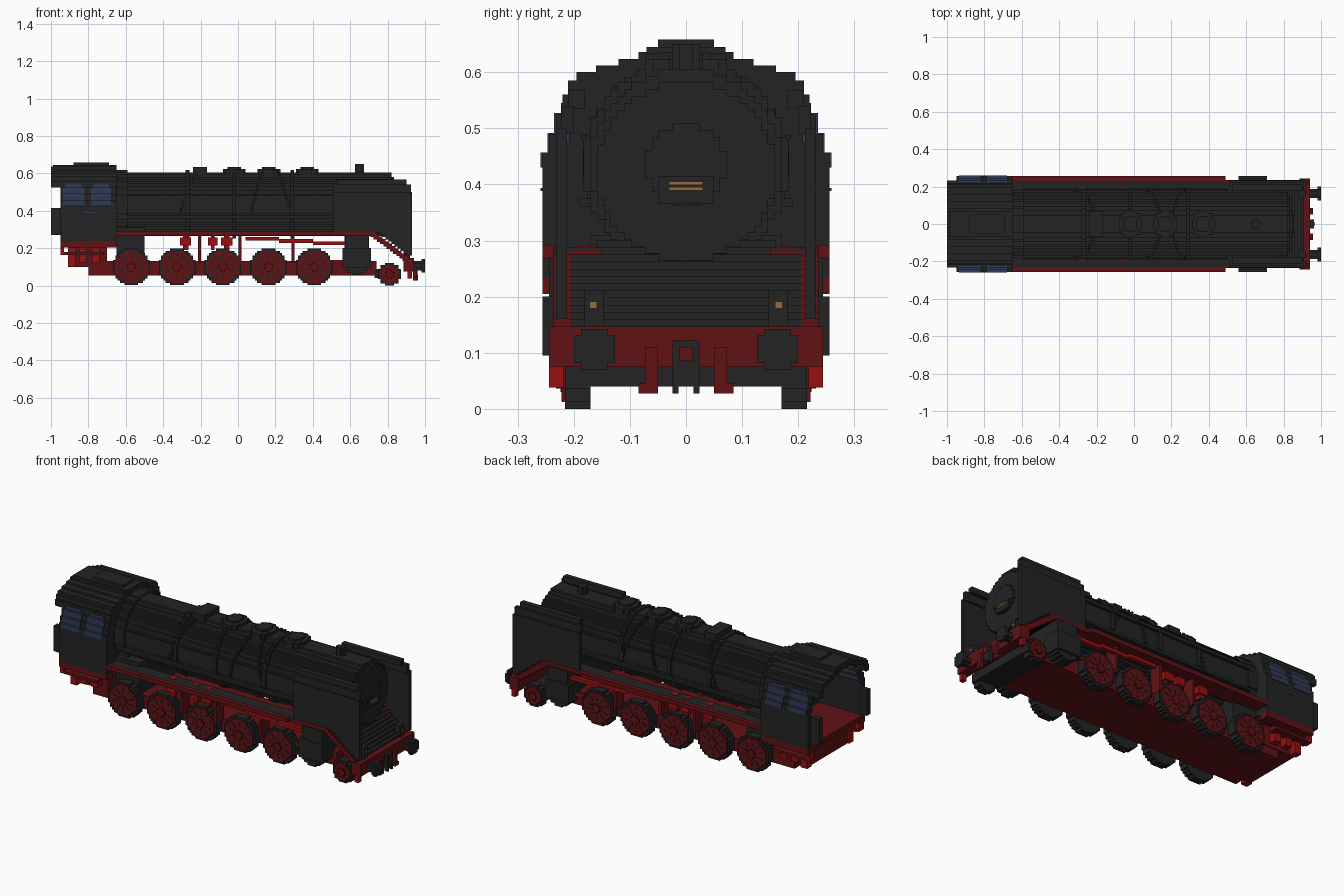
import bpy, bmesh, math

cube = bpy.data.objects.get("Cube")
if cube:
    bpy.data.objects.remove(cube, do_unlink=True)

V = 2 / 164          # block size of the stepped style


def material(name, rgb):
    m = bpy.data.materials.new(name)
    m.use_nodes = True
    m.diffuse_color = (*rgb, 1)
    m.node_tree.nodes["Principled BSDF"].inputs["Base Color"].default_value = (*rgb, 1)
    return m


BLACK = material("soot_black", (0.017, 0.017, 0.017))
RED = material("dark_red", (0.12, 0.006, 0.007))
BRIGHT = material("bright_red", (0.30, 0.005, 0.006))
GLASS = material("window_blue", (0.03, 0.042, 0.09))
GOLD = material("brass", (0.32, 0.15, 0.04))


def extrude(name, pts, axis, a, b, mat):
    """Extrude a closed 2D outline from a to b along an axis."""
    place = {"x": lambda p, t: (t, p[0], p[1]),
             "y": lambda p, t: (p[0], t, p[1]),
             "z": lambda p, t: (p[0], p[1], t)}[axis]
    bm = bmesh.new()
    lo = [bm.verts.new(place(p, a)) for p in pts]
    hi = [bm.verts.new(place(p, b)) for p in pts]
    bm.faces.new(lo)
    bm.faces.new(hi)
    for i in range(len(pts)):
        j = (i + 1) % len(pts)
        bm.faces.new((lo[i], lo[j], hi[j], hi[i]))
    bmesh.ops.recalc_face_normals(bm, faces=bm.faces)
    me = bpy.data.meshes.new(name)
    bm.to_mesh(me)
    bm.free()
    me.materials.append(mat)
    ob = bpy.data.objects.new(name, me)
    bpy.context.collection.objects.link(ob)
    return ob


def box(name, x, y, z, mat):
    pts = [(x[0], z[0]), (x[1], z[0]), (x[1], z[1]), (x[0], z[1])]
    return extrude(name, pts, "y", y[0], y[1], mat)


def pair(name, x, y, z, mat):
    box("left_" + name, x, y, z, mat)
    box("right_" + name, x, (-y[1], -y[0]), z, mat)


def pair_extrude(name, pts, a, b, mat):
    extrude("left_" + name, pts, "y", a, b, mat)
    extrude("right_" + name, pts, "y", -b, -a, mat)


def outline(rows, cu=0):
    """Stepped symmetric outline from rows of (low, high, half width)."""
    right = [(cu + w, h) for lo, hi, w in rows for h in (lo, hi)]
    return right + [(2 * cu - u, h) for u, h in reversed(right)]


def disc(cu, cv, r, stretch=1.0):
    """Stepped circle outline; stretch scales the second direction."""
    n = max(2, round(r / V))
    rows = []
    for i in range(-n, n):
        w = max(1, round(math.sqrt(n * n - (i + 0.5) ** 2))) * V
        lo, hi = cv + i * V * stretch, cv + (i + 1) * V * stretch
        if rows and abs(rows[-1][2] - w) < 1e-6:
            rows[-1] = (rows[-1][0], hi, w)
        else:
            rows.append((lo, hi, w))
    return outline(rows, cu)


def stairs(p, q, n):
    """Stepped line of points from p to q."""
    pts = [p]
    for i in range(1, n + 1):
        x = p[0] + (q[0] - p[0]) * i / n
        pts += [(x, pts[-1][1]), (x, p[1] + (q[1] - p[1]) * i / n)]
    return pts


# Boiler, smokebox and bands
BZ = 0.435
extrude("boiler", disc(0, BZ, 0.171), "x", -0.67, 0.82, BLACK)
extrude("smokebox", disc(0, BZ, 0.176), "x", 0.5, 0.81, BLACK)
extrude("smokebox_door", disc(0, BZ - 0.012, 0.155), "x", 0.81, 0.835, BLACK)
extrude("door_centre", disc(0, BZ, 0.073), "x", 0.83, 0.85, BLACK)
for x, w, r in ((-0.62, 0.06, 0.184), (-0.27, 0.02, 0.18), (-0.02, 0.02, 0.18),
                (0.29, 0.02, 0.18)):
    extrude("boiler_band", disc(0, BZ, r), "x", x - w / 2, x + w / 2, BLACK)
box("number_plate", (0.84, 0.856), (-0.05, 0.05), (0.366, 0.414), BLACK)
for z in (0.389, 0.399):
    box("number_stripe", (0.855, 0.859), (-0.03, 0.03), (z, z + 0.006), GOLD)
pair("handrail", (-0.6, 0.5), (0.178, 0.187), (0.48, 0.487), BLACK)
pair("side_pipe", (-0.6, 0.5), (0.17, 0.19), (0.36, 0.375), BLACK)

# Domes and chimney
for x in (-0.02, 0.165, 0.37):
    extrude("dome_collar", disc(x, 0, 0.06, 1.2), "z", 0.56, 0.623, BLACK)
    extrude("dome", disc(x, 0, 0.04, 1.2), "z", 0.61, 0.635, BLACK)
box("rear_dome", (-0.24, -0.165), (-0.07, 0.07), (0.58, 0.634), BLACK)
extrude("chimney", disc(0.65, 0, 0.03), "z", 0.58, 0.65, BLACK)

# Sand pipes hugging the boiler below the domes
for x, lean in ((-0.22, -0.1), (0.13, -0.07), (0.2, 0.08)):
    for i in range(12):
        a = math.radians(70 - 8 * i)
        y, z, px = 0.178 * math.cos(a), BZ + 0.178 * math.sin(a), x + lean * i / 11
        pair("sand_pipe", (px, px + V), (y - V, y + V / 2), (z - V, z + V), BLACK)

# Cab shell, open at the rear
cab_rows = [(0.235, 0.455, 0.256), (0.455, 0.49, 0.244), (0.49, 0.525, 0.232),
            (0.525, 0.56, 0.22), (0.56, 0.585, 0.21), (0.585, 0.6, 0.195),
            (0.6, 0.612, 0.16), (0.612, 0.624, 0.12), (0.624, 0.636, 0.085)]


def arch(rows):
    inner = [(lo - 0.018 * (i > 0), hi - 0.018, w - 0.025)
             for i, (lo, hi, w) in enumerate(rows)]
    return outline(rows) + outline(inner)[::-1]


extrude("cab_shell", arch(cab_rows), "x", -0.95, -0.65, BLACK)
extrude("cab_roof_overhang", arch(cab_rows[3:]), "x", -1.0, -0.95, BLACK)
extrude("cab_front_wall", outline(cab_rows), "x", -0.675, -0.65, BLACK)
box("roof_ridge", (-0.99, -0.65), (-0.07, 0.07), (0.62, 0.645), BLACK)
box("roof_vent", (-0.88, -0.69), (-0.05, 0.05), (0.63, 0.658), BLACK)
extrude("boiler_backhead", disc(0, 0.42, 0.14), "x", -0.74, -0.67, BLACK)
box("brass_gauge", (-0.746, -0.74), (0.03, 0.055), (0.45, 0.5), GOLD)
pair("cab_rear_post", (-1.0, -0.95), (0.2, 0.232), (0.27, 0.415), BLACK)
box("cab_floor", (-0.95, -0.66), (-0.24, 0.24), (0.225, 0.25), RED)
pair("cab_sill", (-0.95, -0.65), (0.2, 0.256), (0.205, 0.24), RED)
pair("cab_side_label", (-0.83, -0.765), (0.25, 0.259), (0.388, 0.394), GLASS)

# Cab windows follow the stepped side
for x0, x1 in ((-0.935, -0.822), (-0.785, -0.68)):
    for lo, hi, w in cab_rows[:4]:
        z0, z1 = max(lo, 0.43), min(hi, 0.543)
        inset = V if z1 > 0.53 else 0
        pair("cab_window", (x0 + inset, x1 - inset), (w - 0.03, w + 0.003),
             (z0, z1 + 0.002), GLASS)
pair("cab_front_window", (-0.652, -0.646), (0.208, 0.222), (0.475, 0.512), GLASS)

# Running boards with red edges
pair("running_board", (-0.65, 0.74), (0.15, 0.232), (0.27, 0.282), RED)
pair("running_board_top", (-0.65, 0.74), (0.15, 0.232), (0.282, 0.288), BLACK)
pair("board_edge", (-0.65, 0.49), (0.23, 0.256), (0.268, 0.292), RED)
pair("board_edge_front", (0.49, 0.74), (0.22, 0.234), (0.268, 0.29), RED)

# Sloping front apron and its red side rails
top = stairs((0.72, 0.288), (0.91, 0.147), 11)
under = [(x - 0.012, z - 0.028) for x, z in reversed(top)]
extrude("front_apron", top + under, "y", -0.205, 0.205, BLACK)
pair_extrude("sloping_rail", top + under, 0.2, 0.236, RED)

# Smoke deflectors
slope = stairs((0.74, 0.285), (0.9, 0.16), 10)
plate = [(0.51, 0.285)] + slope + [(0.93, 0.16), (0.93, 0.5), (0.51, 0.5)]
pair_extrude("deflector", plate, 0.212, 0.232, BLACK)
pair("deflector_shoulder", (0.51, 0.925), (0.2, 0.222), (0.49, 0.54), BLACK)
pair("deflector_lip", (0.525, 0.9), (0.18, 0.21), (0.535, 0.567), BLACK)

# Main frame, firebox, saddle and supports
box("main_frame", (-0.8, 0.74), (-0.165, 0.165), (0.055, 0.132), RED)
box("firebox", (-0.65, -0.5), (-0.17, 0.17), (0.13, 0.31), BLACK)
box("smokebox_saddle", (0.57, 0.7), (-0.16, 0.16), (0.1, 0.3), BLACK)
for x in (-0.205, 0.01, 0.295):
    pair("board_bracket", (x - 0.008, x + 0.008), (0.15, 0.22), (0.12, 0.275), RED)
for x0, x1 in ((-0.31, -0.25), (-0.16, -0.11), (-0.09, -0.03)):
    pair("feed_pump", (x0, x1), (0.16, 0.205), (0.215, 0.258), BRIGHT)
    pair("pump_foot", (x0 + 0.015, x1 - 0.015), (0.16, 0.195), (0.19, 0.29), BRIGHT)
rod = stairs((0.04, 0.26), (0.58, 0.225), 3)
rod += [(x, z - 0.02) for x, z in reversed(rod)]
pair_extrude("valve_rod", rod, 0.2, 0.222, BRIGHT)

# Underside of the cab
box("rear_frame", (-0.9, -0.7), (-0.17, 0.17), (0.1, 0.215), RED)
pair("cab_step", (-0.95, -0.93), (0.2, 0.244), (0.165, 0.21), BRIGHT)
pair("step_tread", (-0.94, -0.72), (0.19, 0.244), (0.165, 0.18), RED)
for x, z in ((-0.89, 0.1), (-0.83, 0.12), (-0.76, 0.12)):
    pair("rear_hanger", (x - 0.02, x + 0.02), (0.17, 0.21), (z, 0.21), BRIGHT)

# Cylinders
pair_extrude("cylinder", disc(0.635, 0.13, 0.074), 0.15, 0.244, BLACK)
pair("cylinder_casing", (0.56, 0.71), (0.15, 0.256), (0.095, 0.2), BLACK)
pair("valve_chest", (0.575, 0.7), (0.15, 0.244), (0.19, 0.27), BLACK)
pair("piston_rod", (0.45, 0.57), (0.19, 0.205), (0.122, 0.136), BRIGHT)


# Wheels: black tyre, raised red centre, dark gaps between spokes
def wheel(x, r, spokes):
    pair_extrude("tyre", disc(x, r, r), 0.17, 0.216, BLACK)
    pair_extrude("wheel_centre", disc(x, r, r * 0.8), 0.21, 0.222, RED)
    for i in range(spokes):
        a = 2 * math.pi * (i + 0.5) / spokes
        c, s = math.cos(a), math.sin(a)
        gap = [(x + c * d - s * w, r + s * d + c * w)
               for d, w in ((r * 0.36, 0.002), (r * 0.7, 0.006),
                            (r * 0.7, -0.006), (r * 0.36, -0.002))]
        pair_extrude("spoke_gap", gap, 0.218, 0.224, BLACK)
    pair_extrude("wheel_hub", disc(x, r, r * 0.24), 0.215, 0.232, RED)
    box("axle", (x - 0.015, x + 0.015), (-0.18, 0.18), (r - 0.015, r + 0.015), BLACK)


for x in (-0.57, -0.326, -0.081, 0.163, 0.407):
    wheel(x, 0.1, 10)
wheel(0.81, 0.061, 0)
box("leading_truck", (0.73, 0.87), (-0.17, 0.17), (0.04, 0.09), BLACK)

# Buffer beam, buffers and coupling
box("buffer_beam", (0.885, 0.942), (-0.244, 0.244), (0.075, 0.147), RED)
pair("rail_guard", (0.905, 0.93), (0.218, 0.244), (0.038, 0.08), BRIGHT)
for s in (1, -1):
    extrude("buffer_stem", disc(s * 0.163, 0.106, 0.024), "x", 0.94, 0.985, BLACK)
    extrude("buffer_head", disc(s * 0.163, 0.106, 0.04), "x", 0.982, 1.0, BLACK)
pair("lamp_body", (0.885, 0.92), (0.147, 0.181), (0.145, 0.212), BLACK)
pair("lamp_glass", (0.918, 0.923), (0.159, 0.172), (0.179, 0.191), GOLD)
pair("brake_hose", (0.935, 0.956), (0.05, 0.073), (0.04, 0.11), RED)
pair("brake_hose_end", (0.935, 0.956), (0.05, 0.085), (0.027, 0.045), RED)
box("coupling", (0.935, 0.96), (-0.024, 0.024), (0.04, 0.122), BLACK)
box("coupling_hook", (0.955, 0.964), (-0.012, 0.012), (0.085, 0.11), RED)
pair("coupling_link", (0.94, 0.962), (0.013, 0.024), (0.027, 0.06), BLACK)
